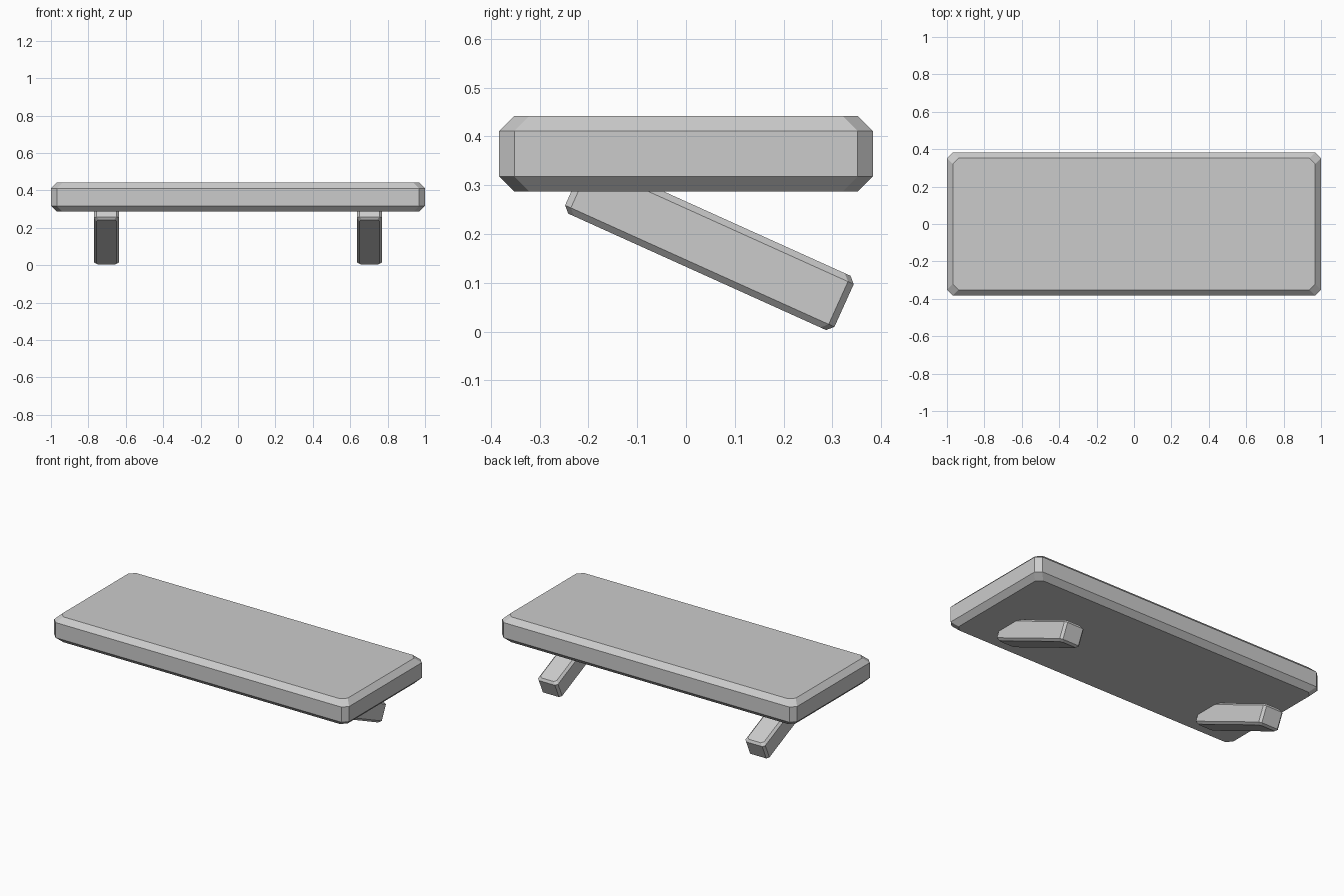
import bpy
import bmesh
from math import radians

cube = bpy.data.objects.get("Cube")
if cube:
    bpy.data.objects.remove(cube, do_unlink=True)

grey = bpy.data.materials.new("plain_grey")
grey.use_nodes = True
colour = (0.6, 0.6, 0.6, 1)
grey.diffuse_color = colour
grey.node_tree.nodes["Principled BSDF"].inputs["Base Color"].default_value = colour


def octagon(x, y, cut):
    """Rectangle outline with its corners cut off."""
    quarter = [(x, y - cut), (x - cut, y)]
    half = quarter + [(-a, b) for a, b in reversed(quarter)]
    return half + [(-a, -b) for a, b in half]


def chamfered_block(name, size, location, chamfer, tilt=0):
    """Block with flat chamfers on every edge, built from four stacked rings."""
    hx, hy, hz = (s / 2 for s in size)
    levels = [(-hz, chamfer), (chamfer - hz, 0), (hz - chamfer, 0), (hz, chamfer)]
    bm = bmesh.new()
    rings = [[bm.verts.new((x, y, z)) for x, y in octagon(hx - inset, hy - inset, chamfer)]
             for z, inset in levels]
    for low, high in zip(rings, rings[1:]):
        for i in range(len(low)):
            j = (i + 1) % len(low)
            bm.faces.new((low[i], low[j], high[j], high[i]))
    bm.faces.new(rings[0][::-1])
    bm.faces.new(rings[-1])
    mesh = bpy.data.meshes.new(name)
    bm.to_mesh(mesh)
    bm.free()
    mesh.materials.append(grey)
    obj = bpy.data.objects.new(name, mesh)
    obj.location = location
    obj.rotation_euler.x = radians(tilt)
    bpy.context.collection.objects.link(obj)
    return obj


# Flat slab on top
chamfered_block("slab", (2, 0.766, 0.155), (0, 0, 0.3645), 0.031)

# Two feet slanting down towards the back, sunk into the slab
for side, x in (("left", 0.703), ("right", -0.703)):
    chamfered_block(side + "_foot", (0.135, 0.606, 0.122), (x, 0.048, 0.178), 0.013, -24.3)
